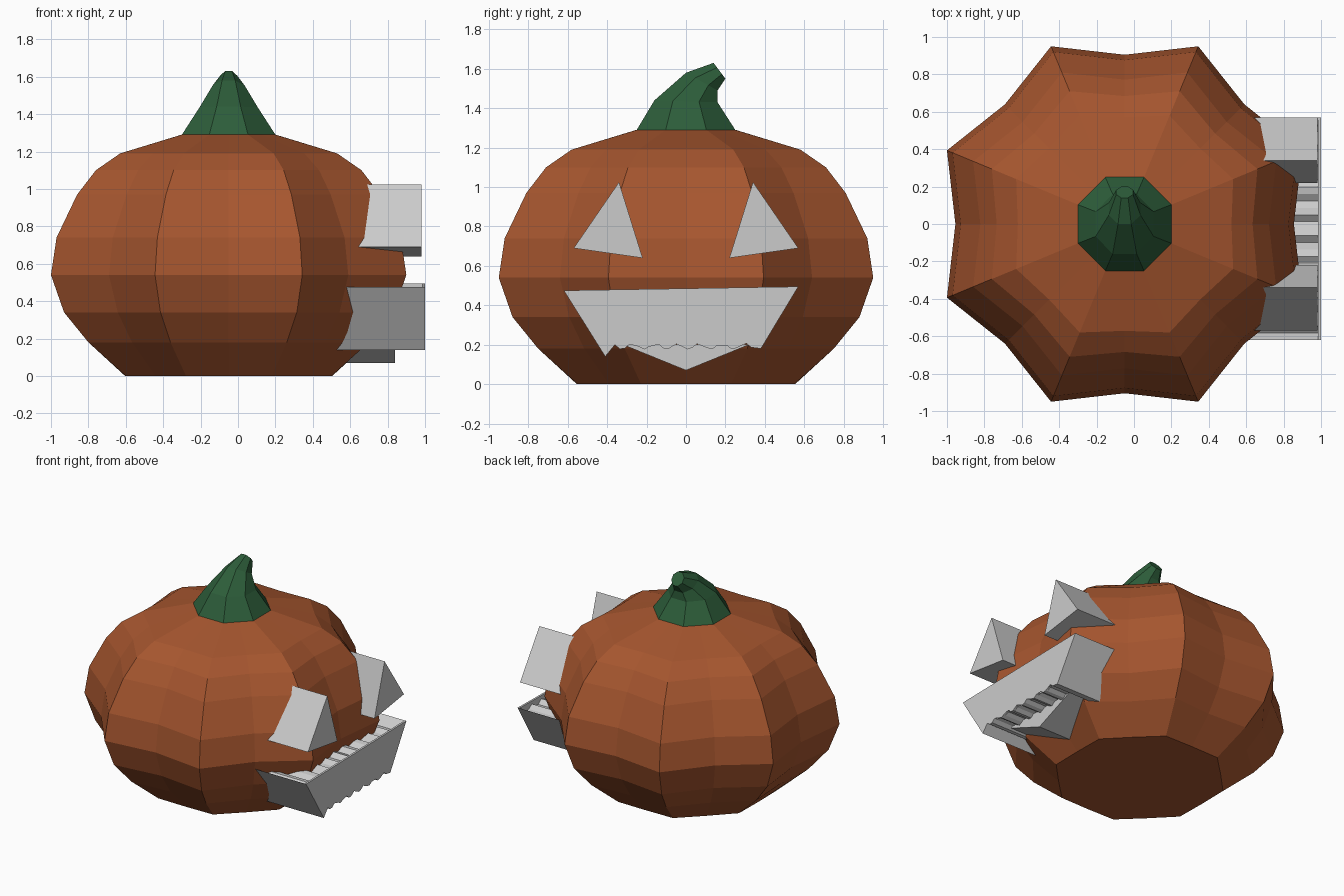
import bpy, bmesh, math
from mathutils import Vector

if "Cube" in bpy.data.objects:
    bpy.data.objects.remove(bpy.data.objects["Cube"])

CX = -0.05  # pumpkin axis


def material(name, rgb):
    m = bpy.data.materials.new(name)
    m.diffuse_color = (*rgb, 1)
    m.use_nodes = True
    m.node_tree.nodes["Principled BSDF"].inputs["Base Color"].default_value = m.diffuse_color
    return m


def finish(name, bm, mat=None):
    bmesh.ops.recalc_face_normals(bm, faces=bm.faces)
    me = bpy.data.meshes.new(name)
    bm.to_mesh(me)
    bm.free()
    ob = bpy.data.objects.new(name, me)
    bpy.context.collection.objects.link(ob)
    if mat:
        me.materials.append(mat)
    return ob


def loft(name, rings, mat):
    bm = bmesh.new()
    loops = [[bm.verts.new(p) for p in ring] for ring in rings]
    for a, b in zip(loops, loops[1:]):
        n = len(a)
        for i in range(n):
            j = (i + 1) % n
            bm.faces.new((a[i], a[j], b[j], b[i]))
    bm.faces.new(loops[0])
    bm.faces.new(loops[-1])
    return finish(name, bm, mat)


def prism(name, outline, x0, x1):
    """Extrude a (y, z) outline along x."""
    bm = bmesh.new()
    a = [bm.verts.new((x0, y, z)) for y, z in outline]
    b = [bm.verts.new((x1, y, z)) for y, z in outline]
    n = len(a)
    for i in range(n):
        j = (i + 1) % n
        bm.faces.new((a[i], a[j], b[j], b[i]))
    caps = [bm.faces.new(a), bm.faces.new(b)]
    bmesh.ops.triangulate(bm, faces=caps)
    return finish(name, bm)


orange = material("orange_skin", (0.38, 0.092, 0.028))
green = material("green_stem", (0.026, 0.11, 0.042))

# Pumpkin: eight sharp ribs; (flat radius, height, valley ratio)
profile = [(0.55, 0, 0.93), (0.75, 0.18, 0.90), (0.88, 0.34, 0.88),
           (0.95, 0.54, 0.88), (0.92, 0.74, 0.88), (0.81, 0.97, 0.88),
           (0.71, 1.10, 0.89), (0.58, 1.19, 0.91), (0.25, 1.29, 0.93)]
rings = []
for r, z, valley in profile:
    ring = []
    for i in range(16):
        a = math.radians(22.5 * i)
        rr = r / math.cos(math.pi / 8) * (1 if i % 2 else valley)
        ring.append((CX + rr * math.cos(a), rr * math.sin(a), z))
    rings.append(ring)
loft("pumpkin", rings, orange)

# Stem: octagon rings bending towards +y; (front y,z, back y,z, half width)
sections = [(-0.25, 1.29, 0.25, 1.29, 0.25), (-0.16, 1.44, 0.16, 1.43, 0.155),
            (0.0, 1.58, 0.16, 1.49, 0.085), (0.14, 1.63, 0.20, 1.55, 0.045)]
rings = []
for y0, z0, y1, z1, w in sections:
    mid = Vector((CX, (y0 + y1) / 2, (z0 + z1) / 2))
    v = Vector((0, (y1 - y0) / 2, (z1 - z0) / 2))
    k = 1 / math.cos(math.pi / 8)
    rings.append([mid + Vector((w * k * math.cos(a), 0, 0)) + v * k * math.sin(a)
                  for a in (math.pi * (2 * i + 1) / 8 for i in range(8))])
loft("stem", rings, green)

# Triangular eyes
for side, name in ((1, "eye_right"), (-1, "eye_left")):
    prism(name, [(side * y, z) for y, z in
                 ((0.34, 1.025), (0.22, 0.64), (0.57, 0.69))], 0.5, 0.98)

# Mouth: wavy lower edge and slightly wavy top behind a flat front plate
N = 32
lower = [(-0.41, 0.14)]
for i in range(2, N - 1):
    t = i / N
    lower.append((-0.41 + 0.79 * t, 0.193 + 0.017 * math.sin(t * 14 * math.pi)))
lower.append((0.38, 0.18))
upper = [(0.57, 0.495)]
for i in range(1, N):
    t = i / N
    upper.append((0.57 - 1.19 * t, 0.455 - 0.02 * t
                  + 0.018 * math.sin(t * 20 * math.pi)))
upper.append((-0.62, 0.475))
prism("mouth", lower + upper, 0.5, 0.99)
prism("mouth_front", lower + [upper[0], upper[-1]], 0.985, 1.0)

# Lower lip wedge
prism("lip_wedge", [(-0.32, 0.2), (0, 0.07), (0.32, 0.2)], 0.45, 0.84)
